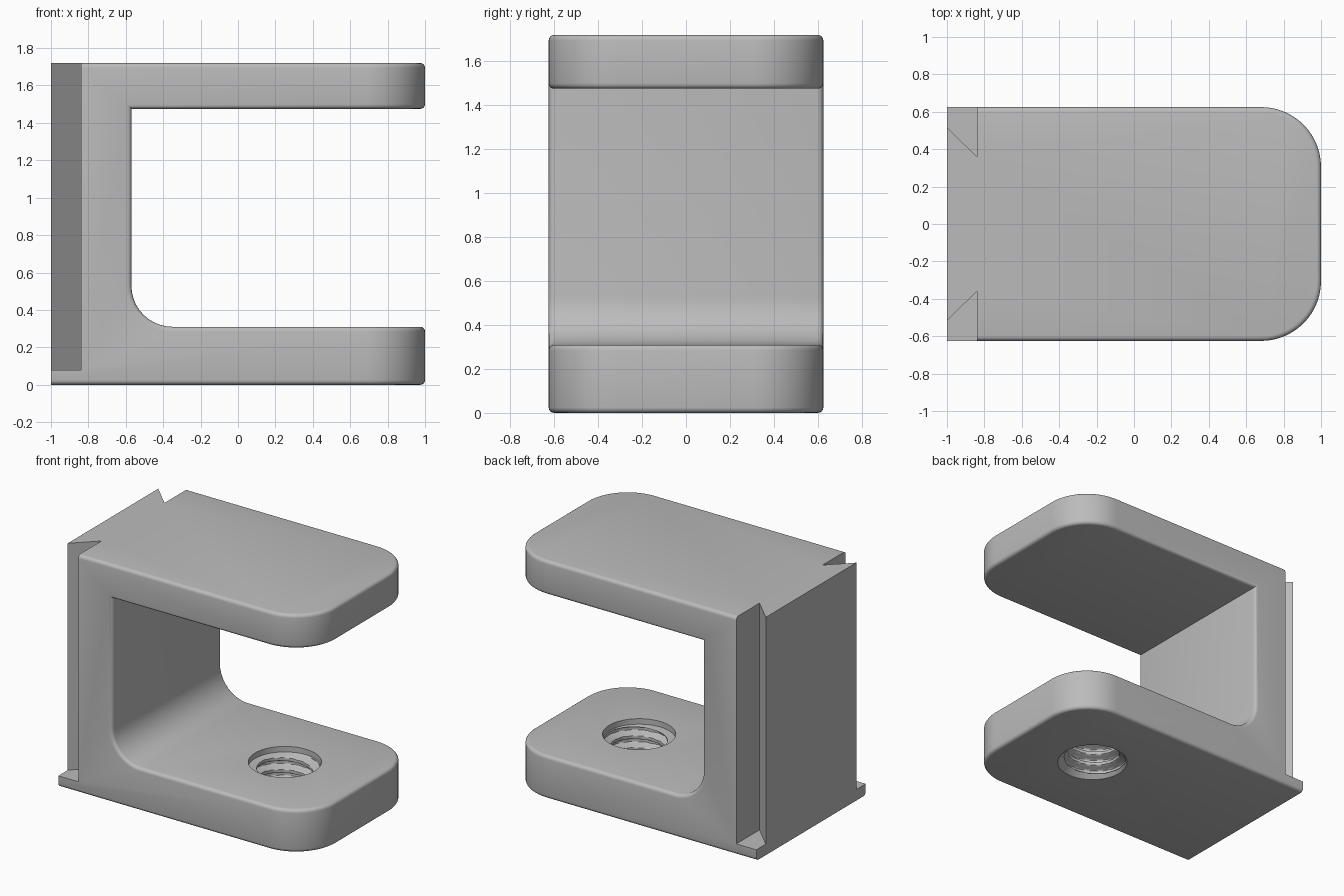
import bpy, bmesh, math
from mathutils import Vector

if "Cube" in bpy.data.objects:
    bpy.data.objects.remove(bpy.data.objects["Cube"], do_unlink=True)

HALF_Y, TOP = 0.625, 1.72
WALL_X, ARM_LOW, ARM_HIGH = -0.57, 0.31, 1.475
FILLET, TIP_R, EDGE_R = 0.22, 0.32, 0.025
HOLE_X, HOLE_R, THREAD_R, PITCH = 0.375, 0.24, 0.185, 0.085

grey = bpy.data.materials.new("plain_grey")
grey.use_nodes = True
COLOUR = (0.5, 0.5, 0.5, 1)
grey.diffuse_color = COLOUR
grey.node_tree.nodes["Principled BSDF"].inputs["Base Color"].default_value = COLOUR


def make_object(name, bm):
    bmesh.ops.recalc_face_normals(bm, faces=bm.faces)
    mesh = bpy.data.meshes.new(name)
    bm.to_mesh(mesh)
    bm.free()
    mesh.materials.append(grey)
    obj = bpy.data.objects.new(name, mesh)
    bpy.context.collection.objects.link(obj)
    return obj


def prism(points, direction):
    bm = bmesh.new()
    face = bm.faces.new([bm.verts.new(p) for p in points])
    ext = bmesh.ops.extrude_face_region(bm, geom=[face])
    moved = [v for v in ext["geom"] if isinstance(v, bmesh.types.BMVert)]
    bmesh.ops.translate(bm, verts=moved, vec=direction)
    bmesh.ops.recalc_face_normals(bm, faces=bm.faces)
    return bm


# C-shaped side profile with a fillet in the lower inside corner
profile = [(-1, 0), (1, 0), (1, ARM_LOW)]
for i in range(11):
    a = math.radians(270 - 9 * i)
    profile.append((WALL_X + FILLET + FILLET * math.cos(a),
                    ARM_LOW + FILLET + FILLET * math.sin(a)))
profile += [(WALL_X, ARM_HIGH), (1, ARM_HIGH), (1, TOP), (-1, TOP)]
bm = prism([(x, -HALF_Y, z) for x, z in profile], (0, 2 * HALF_Y, 0))

# Round the arm tips in plan
tips = [e for e in bm.edges if all(v.co.x > 0.99 for v in e.verts)
        and abs(e.verts[0].co.z - e.verts[1].co.z) > 0.1]
bmesh.ops.bevel(bm, geom=tips, offset=TIP_R, segments=14, profile=0.5,
                affect='EDGES', clamp_overlap=False)


# Soften every sharp edge except the back face and the upper inside corner
def softened(e):
    back = all(v.co.x < -0.99 for v in e.verts)
    corner = all(abs(v.co.x - WALL_X) < 0.001 and abs(v.co.z - ARM_HIGH) < 0.001
                 for v in e.verts)
    return e.calc_face_angle(0) > 1 and not back and not corner


bmesh.ops.bevel(bm, geom=[e for e in bm.edges if softened(e)], offset=EDGE_R,
                segments=4, profile=0.5, affect='EDGES', clamp_overlap=False)
bracket = make_object("clamp_bracket", bm)

# Dovetail notches at the back, open at the top
cutters = []
for side in (-1, 1):
    outline = [(-0.84, 0.36), (-1.1, 0.615), (-1.1, 0.8), (-0.84, 0.8)]
    cutters.append(make_object("dovetail_cutter", prism(
        [(x, side * y, 0.08) for x, y in outline], (0, 0, 2))))


# Threaded screw hole with a chamfered mouth below and a plain recess above
def hole_radius(z, turn):
    phase = (z / PITCH - turn) % 1
    ridge = min(1, max(0, 2.4 * abs(2 * phase - 1) - 0.7))
    r = THREAD_R + (HOLE_R - 0.005 - THREAD_R) * ridge
    r = max(r, min(HOLE_R, HOLE_R - z))
    return HOLE_R if z > ARM_LOW - 0.045 else r


SEG, ROWS = 64, 70
bm = bmesh.new()
rings = []
for j in range(ROWS + 1):
    z = -0.02 + (ARM_LOW + 0.04) * j / ROWS
    ring = []
    for i in range(SEG):
        a = math.tau * i / SEG
        r = hole_radius(z, i / SEG)
        ring.append(bm.verts.new((HOLE_X + r * math.cos(a), r * math.sin(a), z)))
    rings.append(ring)
for low, high in zip(rings, rings[1:]):
    for i in range(SEG):
        k = (i + 1) % SEG
        bm.faces.new((low[i], low[k], high[k], high[i]))
bm.faces.new(rings[0])
bm.faces.new(rings[-1])
bmesh.ops.triangulate(bm, faces=bm.faces)
cutters.append(make_object("thread_cutter", bm))

# Cut the notches and the hole, then drop the cutters
bpy.context.view_layer.objects.active = bracket
for cutter in cutters:
    mod = bracket.modifiers.new("cut", 'BOOLEAN')
    mod.operation = 'DIFFERENCE'
    mod.solver = 'EXACT'
    mod.object = cutter
    bpy.ops.object.modifier_apply(modifier=mod.name)
    bpy.data.objects.remove(cutter, do_unlink=True)

bpy.ops.object.select_all(action='DESELECT')
bracket.select_set(True)
bpy.ops.object.shade_smooth_by_angle(angle=math.radians(32))
